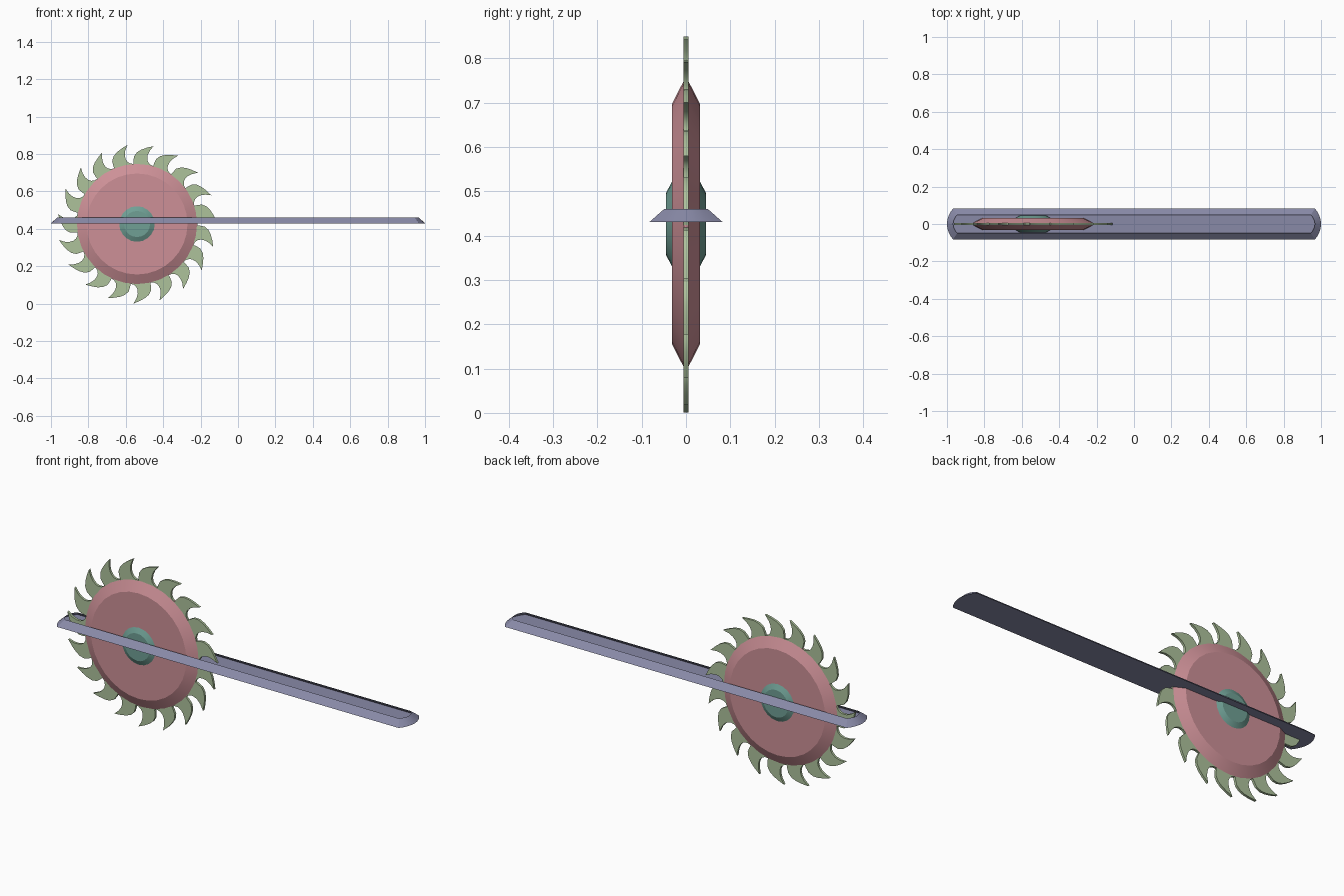
import bpy, bmesh, math

if "Cube" in bpy.data.objects:
    bpy.data.objects.remove(bpy.data.objects["Cube"])

CX, CZ = -0.54, 0.426      # blade axle position


def material(name, rgb):
    m = bpy.data.materials.new(name)
    m.diffuse_color = (*rgb, 1)
    m.use_nodes = True
    m.node_tree.nodes["Principled BSDF"].inputs["Base Color"].default_value = m.diffuse_color
    return m


PINK = material("dusty pink", (0.61, 0.28, 0.31))
GREEN = material("sage green", (0.42, 0.54, 0.33))
TEAL = material("muted teal", (0.16, 0.35, 0.30))
BLUE = material("slate blue", (0.25, 0.255, 0.39))


def finish(bm, name, mat, recalc=True):
    if recalc:
        bmesh.ops.recalc_face_normals(bm, faces=bm.faces[:])
    me = bpy.data.meshes.new(name)
    bm.to_mesh(me)
    bm.free()
    ob = bpy.data.objects.new(name, me)
    bpy.context.collection.objects.link(ob)
    me.materials.append(mat)
    return ob


def smooth(ob, deg):
    bpy.ops.object.select_all(action='DESELECT')
    ob.select_set(True)
    bpy.context.view_layer.objects.active = ob
    bpy.ops.object.shade_smooth_by_angle(angle=math.radians(deg))


def polar(r, deg, y):
    a = math.radians(deg)
    return (CX + r * math.cos(a), y, CZ + r * math.sin(a))


def bridge(bm, a, b):
    n = len(a)
    for i in range(n):
        bm.faces.new((a[i], a[(i + 1) % n], b[(i + 1) % n], b[i]))


def lathe(name, profile, mat, sides):
    """Disc turned around the axle from (radius, y) points, capped both ends."""
    bm = bmesh.new()
    rings = [[bm.verts.new(polar(r, 360 * i / sides, y)) for i in range(sides)]
             for r, y in profile]
    for a, b in zip(rings, rings[1:]):
        bridge(bm, a, b)
    bm.faces.new(rings[0])
    bm.faces.new(rings[-1])
    smooth(finish(bm, name, mat), 20)


# Blade body with bevelled rim, and axle hub
lathe("blade_disc", [(0.27, -0.032), (0.323, -0.005), (0.323, 0.005), (0.27, 0.032)], PINK, 32)
lathe("axle_hub", [(0.07, -0.045), (0.095, -0.032), (0.095, 0.032), (0.07, 0.045)], TEAL, 20)

# Hooked saw teeth: (degrees behind the tip, radius)
TOOTH = [(15.5, 0.305), (15.3, 0.335), (14.6, 0.362), (12, 0.384), (8.5, 0.399),
         (4.5, 0.412), (0, 0.426), (2.2, 0.397), (3.2, 0.373), (3.1, 0.352),
         (2, 0.337), (-0.5, 0.325), (-3.4, 0.322), (-3.4, 0.305)]
bm = bmesh.new()
for k in range(19):
    tip = 96.9 + k * 360 / 19
    front = [bm.verts.new(polar(r, tip + d, -0.006)) for d, r in TOOTH]
    back = [bm.verts.new(polar(r, tip + d, 0.006)) for d, r in TOOTH]
    bm.faces.new(front)
    bm.faces.new(back)
    bridge(bm, front, back)
smooth(finish(bm, "saw_teeth", GREEN), 30)


# Track rail: shallow open-topped tray with sloped sides and bowed ends
def rail_outline(corner_x, bow, half_w, n=8):
    right = []
    for i in range(n + 1):
        t = -1 + 2 * i / n
        right.append((corner_x + bow * (1 - t * t), half_w * t))
    return right + [(-x, -y) for x, y in right]


bm = bmesh.new()
low = [bm.verts.new((x, y, 0.43)) for x, y in rail_outline(0.968, 0.032, 0.083)]
top = [bm.verts.new((x, y, 0.46)) for x, y in rail_outline(0.945, 0.022, 0.049)]
bridge(bm, low, top)
bm.faces.new(low[::-1])
smooth(finish(bm, "track_rail", BLUE, recalc=False), 30)
